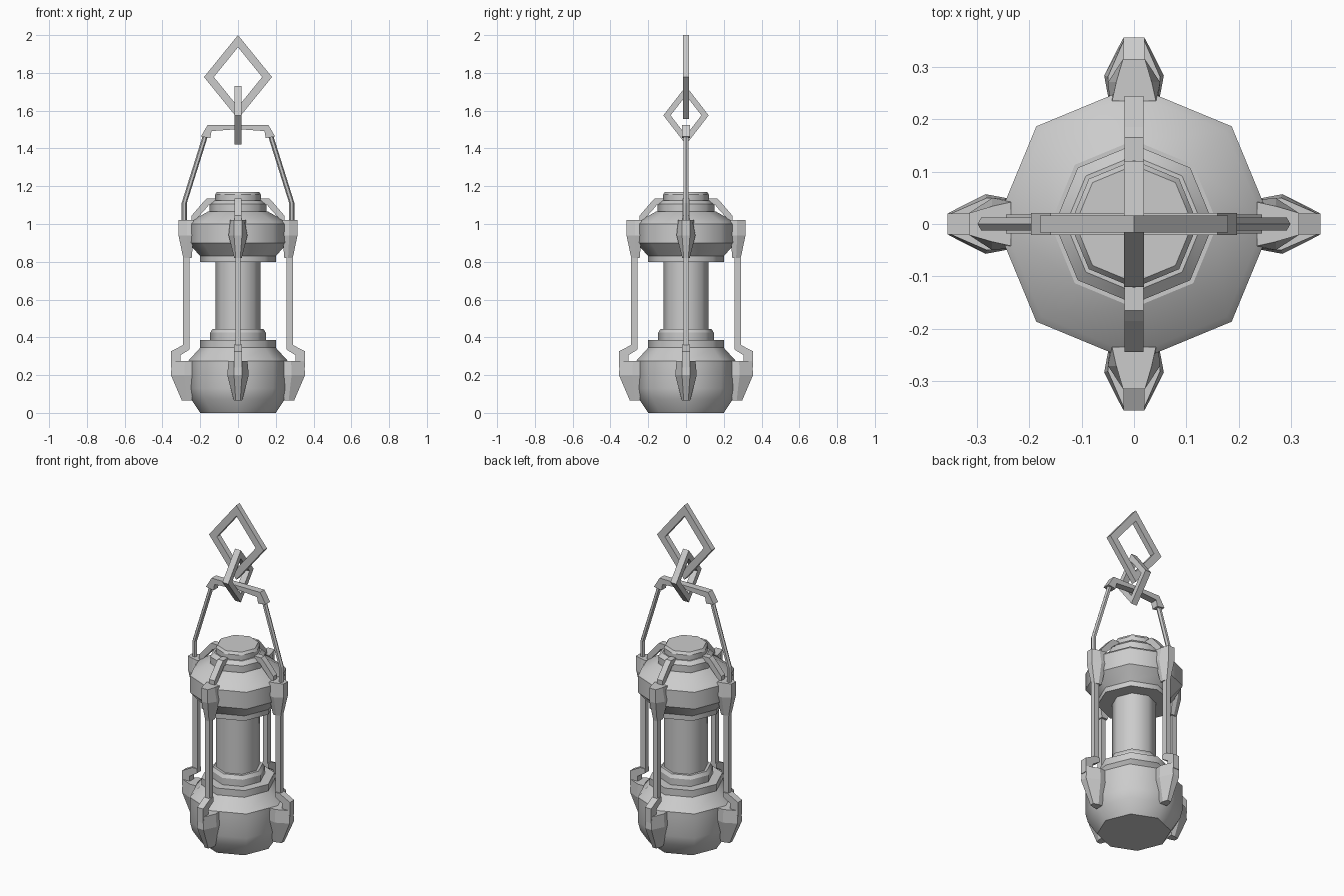
import bpy, bmesh, math
from mathutils import Matrix, Vector

if "Cube" in bpy.data.objects:
    bpy.data.objects.remove(bpy.data.objects["Cube"])

metal = bpy.data.materials.new("grey_metal")
metal.diffuse_color = (0.6, 0.6, 0.6, 1)
metal.use_nodes = True
metal.node_tree.nodes["Principled BSDF"].inputs["Base Color"].default_value = metal.diffuse_color


def finish(name, bm):
    bmesh.ops.recalc_face_normals(bm, faces=bm.faces)
    mesh = bpy.data.meshes.new(name)
    bm.to_mesh(mesh)
    bm.free()
    mesh.materials.append(metal)
    obj = bpy.data.objects.new(name, mesh)
    bpy.context.collection.objects.link(obj)
    return obj


def bridge(bm, rows):
    """Skin a list of vertex loops and cap both ends."""
    n = len(rows[0])
    for a, b in zip(rows, rows[1:]):
        for i in range(n):
            bm.faces.new((a[i], a[(i + 1) % n], b[(i + 1) % n], b[i]))
    bm.faces.new(rows[0])
    bm.faces.new(rows[-1])


def lathe(name, profile, sides=8):
    """Eight-sided turned part, smooth around, crisp at the rims."""
    bm = bmesh.new()
    rows = []
    for r, z in profile:
        rows.append([bm.verts.new((r * math.cos(math.tau * i / sides),
                                   r * math.sin(math.tau * i / sides), z))
                     for i in range(sides)])
    bridge(bm, rows)
    bmesh.ops.recalc_face_normals(bm, faces=bm.faces)
    for f in bm.faces:
        f.smooth = True
    for e in bm.edges:
        level = abs(e.verts[0].co.z - e.verts[1].co.z) < 1e-5
        if level and e.calc_face_angle(0) > math.radians(25):
            e.smooth = False
    return finish(name, bm)


def prism(name, outline, half, angle=0):
    """Outline in (radius, height), given thickness, turned about z."""
    bm = bmesh.new()
    rows = [[bm.verts.new((x, y, z)) for x, z in outline] for y in (-half, half)]
    bridge(bm, rows)
    bm.transform(Matrix.Rotation(angle, 4, 'Z'))
    return finish(name, bm)


def bracket(name, rows, angle):
    """Keel-shaped clamp: rows of z, inner r, outer r, back, wing, keel half widths."""
    bm = bmesh.new()
    loops = []
    for z, ri, ro, wb, wm, wk in rows:
        rm = ri + (ro - ri) * 0.45
        pts = [(ri, -wb), (rm, -wm), (ro, -wk), (ro, wk), (rm, wm), (ri, wb)]
        loops.append([bm.verts.new((x, y, z)) for x, y in pts])
    bridge(bm, loops)
    bm.transform(Matrix.Rotation(angle, 4, 'Z'))
    return finish(name, bm)


def diamond(name, w, h, ratio, half, z, angle):
    """Open diamond chain link."""
    bm = bmesh.new()
    corners = [(w, 0), (0, h), (-w, 0), (0, -h)]
    loops = [[bm.verts.new((x * s, y, z + v * s)) for x, v in corners]
             for s, y in ((1, -half), (1, half), (ratio, half), (ratio, -half))]
    for k in range(4):
        a, b = loops[k], loops[(k + 1) % 4]
        for i in range(4):
            j = (i + 1) % 4
            bm.faces.new((a[i], a[j], b[j], b[i]))
    bm.transform(Matrix.Rotation(angle, 4, 'Z'))
    return finish(name, bm)


# Turned body
lathe("base", [(0.2, 0), (0.25, 0.075), (0.264, 0.13), (0.264, 0.25),
               (0.264, 0.275), (0.2, 0.345), (0.2, 0.385)])
lathe("lower_collar", [(0.147, 0.37), (0.147, 0.425), (0.135, 0.445)])
lathe("glass_column", [(0.12, 0.42), (0.12, 0.82)])
lathe("upper_housing", [(0.2, 0.8), (0.2, 0.83), (0.25, 0.885), (0.264, 0.9),
                        (0.264, 1.0), (0.25, 1.015), (0.16, 1.065)])
lathe("upper_collar", [(0.152, 1.05), (0.152, 1.105), (0.13, 1.125)])
lathe("cap", [(0.122, 1.1), (0.122, 1.155), (0.112, 1.17)])

# Four sets of clamps, rods and ribs
upper_rows = [(1.02, 0.235, 0.315, 0.042, 0.034, 0.021),
              (0.94, 0.235, 0.315, 0.046, 0.05, 0.021),
              (0.82, 0.245, 0.29, 0.02, 0.02, 0.012)]
lower_rows = [(0.275, 0.225, 0.35, 0.046, 0.05, 0.02),
              (0.2, 0.225, 0.355, 0.046, 0.057, 0.021),
              (0.065, 0.245, 0.297, 0.022, 0.022, 0.012)]
rod = [(0.257, 0.84), (0.29, 0.84), (0.29, 0.36), (0.257, 0.34)]
arm = [(0.257, 0.36), (0.286, 0.362), (0.356, 0.325), (0.356, 0.24),
       (0.305, 0.24), (0.305, 0.305), (0.257, 0.335)]
rib = [(0.12, 1.1), (0.12, 1.135), (0.165, 1.135), (0.185, 1.115),
       (0.245, 1.045), (0.245, 1.0), (0.18, 1.07), (0.155, 1.1)]
for k, side in enumerate(("right", "back", "left", "front")):
    a = k * math.pi / 2
    bracket("upper_clamp_" + side, upper_rows, a)
    bracket("lower_clamp_" + side, lower_rows, a)
    prism("guard_rod_" + side, rod, 0.014, a)
    prism("guard_arm_" + side, arm, 0.02, a)
    prism("cap_rib_" + side, rib, 0.018, a)

# Bail handle: six-sided wires at each side, flat grip on top
for side, s in (("right", 1), ("left", -1)):
    bm = bmesh.new()
    loops = []
    for x, z in ((0.285, 0.98), (0.285, 1.11), (0.172, 1.47)):
        loops.append([bm.verts.new((s * (x + 0.014 * math.cos(math.tau * i / 6)),
                                    0.014 * math.sin(math.tau * i / 6), z))
                      for i in range(6)])
    bridge(bm, loops)
    finish("handle_wire_" + side, bm)
half_grip = [(0.0, 1.525), (0.16, 1.525), (0.197, 1.463), (0.147, 1.455),
             (0.14, 1.492), (0.0, 1.502)]
grip = half_grip[:5] + [half_grip[5]] + [(-x, z) for x, z in half_grip[4:0:-1]]
prism("handle_grip", grip, 0.021)

# Chain links
diamond("small_link", 0.12, 0.155, 0.68, 0.019, 1.575, math.pi / 2)
diamond("large_link", 0.18, 0.222, 0.71, 0.016, 1.778, 0)
